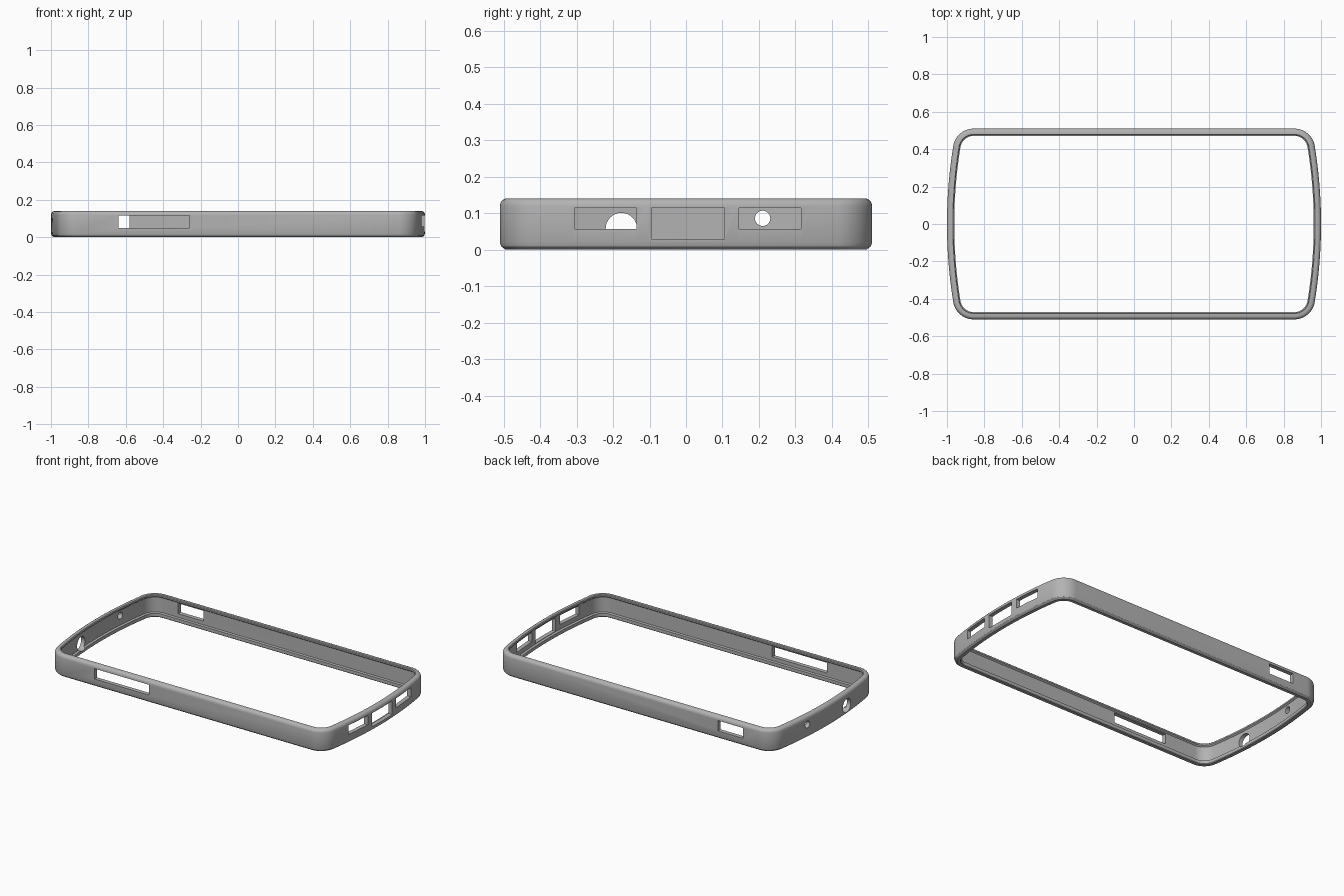
import bpy, bmesh
from math import sin, cos, asin, sqrt, pi
from mathutils import Vector, Matrix

cube = bpy.data.objects.get("Cube")
if cube:
    bpy.data.objects.remove(cube, do_unlink=True)

grey = bpy.data.materials.new("mid grey")
grey.use_nodes = True
colour = (0.45, 0.45, 0.45, 1)
grey.diffuse_color = colour
grey.node_tree.nodes["Principled BSDF"].inputs["Base Color"].default_value = colour

HALF_WIDTH, BOW, CORNER = 0.51, 2.6, 0.11


def make_object(name, bm):
    bmesh.ops.recalc_face_normals(bm, faces=bm.faces)
    mesh = bpy.data.meshes.new(name)
    bm.to_mesh(mesh)
    bm.free()
    mesh.materials.append(grey)
    obj = bpy.data.objects.new(name, mesh)
    bpy.context.collection.objects.link(obj)
    return obj


def outline():
    """Points and outward normals: bowed ends, rounded corners, straight sides."""
    rise = HALF_WIDTH - CORNER
    turn = asin(rise / (BOW - CORNER))
    corner_x = 1 - BOW + sqrt((BOW - CORNER) ** 2 - rise ** 2)
    arcs = [(corner_x, -rise, CORNER, -pi / 2, -turn, 14),
            (1 - BOW, 0, BOW, -turn, turn, 24),
            (corner_x, rise, CORNER, turn, pi / 2, 14)]
    end = []
    for i, (cx, cy, r, a, b, steps) in enumerate(arcs):
        for k in range(0 if i == 0 else 1, steps + 1):
            t = a + (b - a) * k / steps
            n = Vector((cos(t), sin(t), 0))
            end.append((Vector((cx, cy, 0)) + n * r, n))
    return end + [(-p, -n) for p, n in end]


# Wall section as (inward offset, height): rounded outside, lips inside
section = [(0.016, 0), (0.004, 0.009), (0, 0.02), (0, 0.12),
           (0.002, 0.129), (0.007, 0.136), (0.015, 0.14),
           (0.031, 0.14), (0.035, 0.136), (0.035, 0.127), (0.026, 0.12),
           (0.026, 0.027), (0.039, 0.024), (0.039, 0.004), (0.035, 0)]

bm = bmesh.new()
rings = [[bm.verts.new(p - n * d + Vector((0, 0, z))) for d, z in section]
         for p, n in outline()]
count = len(section)
for i, ring in enumerate(rings):
    after = rings[(i + 1) % len(rings)]
    for j in range(count):
        k = (j + 1) % count
        bm.faces.new((ring[j], after[j], after[k], ring[k]))
frame = make_object("bumper_frame", bm)

# Openings: boxes for slots, cylinders for round holes
bm = bmesh.new()


def slot(x0, x1, y0, y1, z0, z1):
    centre = Vector((x0 + x1, y0 + y1, z0 + z1)) / 2
    size = Matrix.Diagonal((x1 - x0, y1 - y0, z1 - z0, 1))
    bmesh.ops.create_cube(bm, size=1, matrix=Matrix.Translation(centre) @ size)


def hole(y, z, radius):
    place = Matrix.Translation((-1, y, z)) @ Matrix.Rotation(pi / 2, 4, 'Y')
    bmesh.ops.create_cone(bm, cap_ends=True, segments=32, radius1=radius,
                          radius2=radius, depth=0.3, matrix=place)


slot(-0.64, -0.26, -0.6, -0.4, 0.05, 0.115)    # front side
slot(-0.755, -0.58, 0.4, 0.6, 0.05, 0.115)     # back side
slot(0.85, 1.1, -0.305, -0.135, 0.057, 0.115)  # left end
slot(0.85, 1.1, -0.095, 0.105, 0.03, 0.115)
slot(0.85, 1.1, 0.145, 0.315, 0.057, 0.115)
hole(-0.177, 0.058, 0.043)                     # right end
hole(0.21, 0.086, 0.021)
cutter = make_object("opening_cutter", bm)
cutter.hide_render = True

cut = frame.modifiers.new("openings", 'BOOLEAN')
cut.operation = 'DIFFERENCE'
cut.solver = 'EXACT'
cut.object = cutter

bpy.ops.object.select_all(action='DESELECT')
frame.select_set(True)
bpy.context.view_layer.objects.active = frame
bpy.ops.object.modifier_apply(modifier=cut.name)
bpy.data.objects.remove(cutter, do_unlink=True)
bpy.ops.object.shade_smooth_by_angle(angle=pi / 6)
